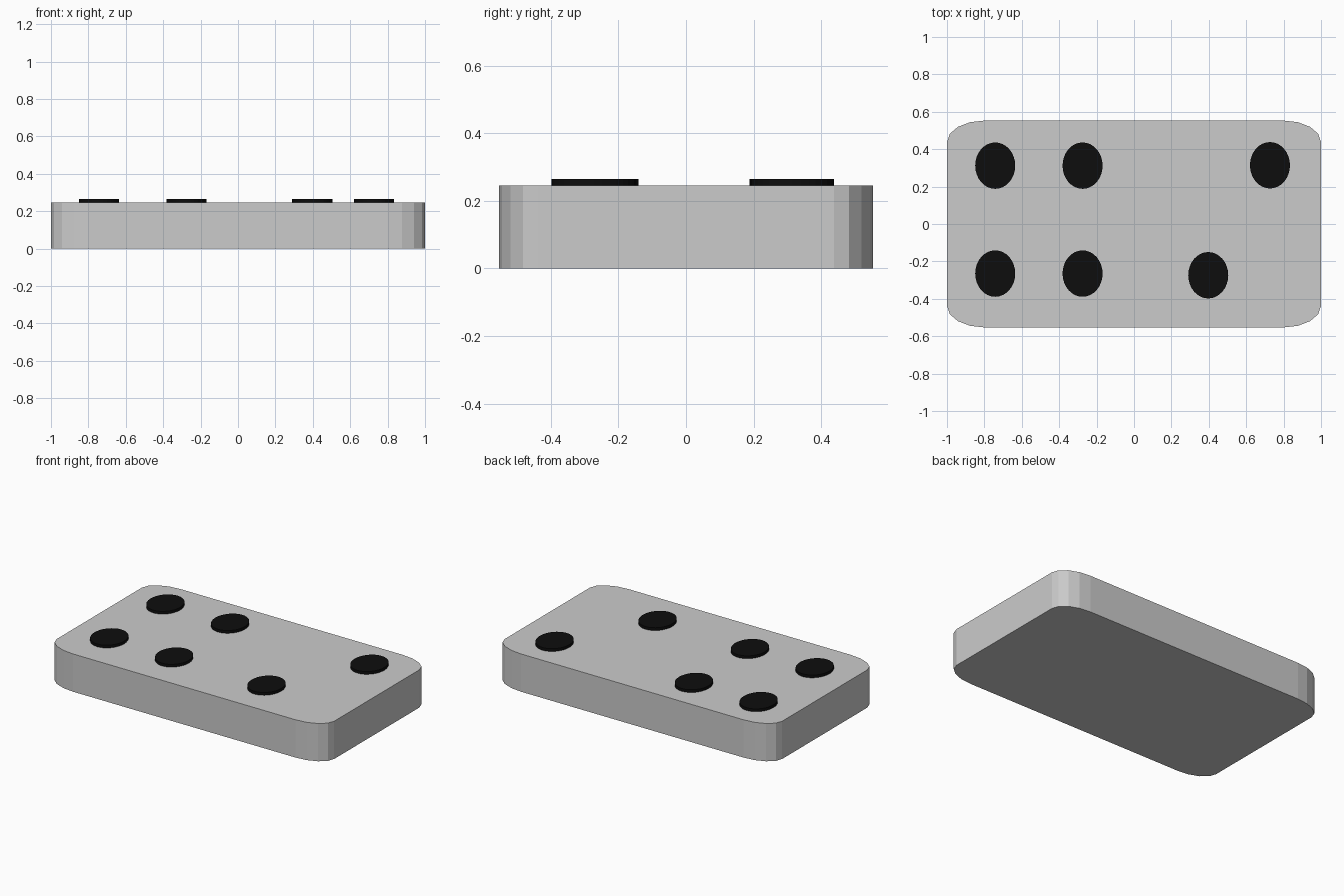
import bpy, bmesh
from math import sin, cos, pi

if "Cube" in bpy.data.objects:
    bpy.data.objects.remove(bpy.data.objects["Cube"])


def prism(name, outline, z0, z1, mat=None):
    """Extrude a closed xy outline from z0 to z1."""
    bm = bmesh.new()
    face = bm.faces.new([bm.verts.new((x, y, z0)) for x, y in outline])
    top = bmesh.ops.extrude_face_region(bm, geom=[face])["geom"]
    bmesh.ops.translate(bm, vec=(0, 0, z1 - z0),
                        verts=[v for v in top if isinstance(v, bmesh.types.BMVert)])
    bmesh.ops.recalc_face_normals(bm, faces=bm.faces)
    me = bpy.data.meshes.new(name)
    bm.to_mesh(me)
    bm.free()
    ob = bpy.data.objects.new(name, me)
    bpy.context.collection.objects.link(ob)
    if mat:
        me.materials.append(mat)
    return ob


# Slab with faceted elliptical corners
HX, HY, TOP = 1.0, 0.553, 0.246
RX, RY, SEG = 0.2, 0.115, 4
outline = []
for k, (sx, sy) in enumerate([(1, 1), (-1, 1), (-1, -1), (1, -1)]):
    for i in range(SEG + 1):
        a = (k + i / SEG) * pi / 2
        outline.append((sx * (HX - RX) + RX * cos(a), sy * (HY - RY) + RY * sin(a)))
prism("slab", outline, 0, TOP)

# Black oval studs on the top face
black = bpy.data.materials.new("black")
black.diffuse_color = (0.004, 0.004, 0.004, 1)
black.use_nodes = True
black.node_tree.nodes["Principled BSDF"].inputs["Base Color"].default_value = black.diffuse_color
studs = [(-0.742, 0.312), (-0.275, 0.312), (0.727, 0.314),
         (-0.742, -0.265), (-0.275, -0.265), (0.397, -0.274)]
for n, (cx, cy) in enumerate(studs, 1):
    ring = [(cx + 0.107 * cos(i * pi / 16), cy + 0.124 * sin(i * pi / 16)) for i in range(32)]
    prism(f"stud_{n}", ring, TOP - 0.01, 0.264, black)
